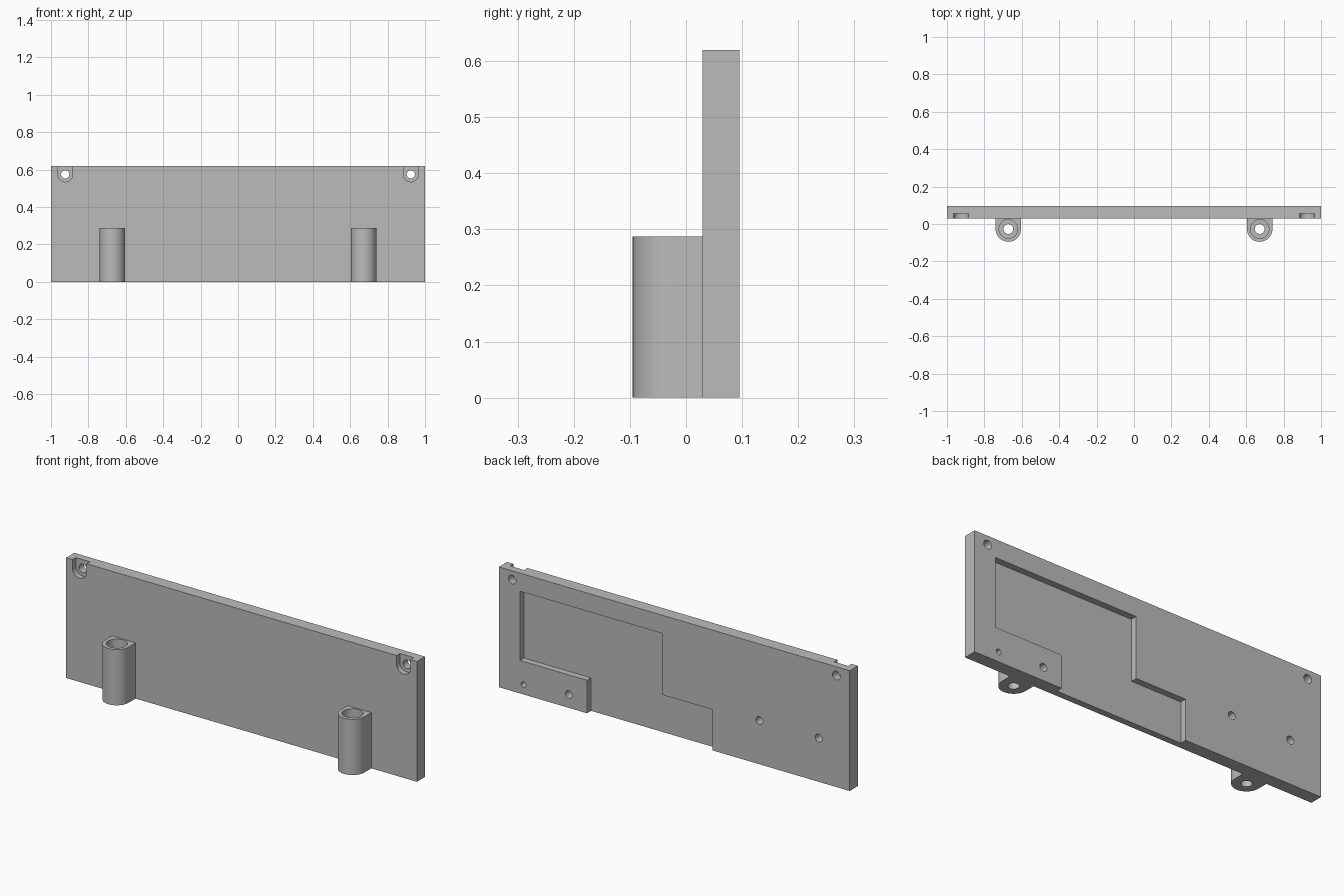
import bpy, bmesh, math

if "Cube" in bpy.data.objects:
    bpy.data.objects.remove(bpy.data.objects["Cube"])

FRONT, BACK, TOP = 0.029, 0.095, 0.62   # panel faces and height
POCKET_Y = 0.062                        # floor of the rear pocket

grey = bpy.data.materials.new("grey")
grey.diffuse_color = (0.5, 0.5, 0.5, 1)
grey.use_nodes = True
grey.node_tree.nodes["Principled BSDF"].inputs["Base Color"].default_value = grey.diffuse_color


def prism(name, pts, lo, hi, axis):
    """Extrude a closed outline: (x, z) along y, or (x, y) along z."""
    def place(p, t):
        return (p[0], t, p[1]) if axis == 'Y' else (p[0], p[1], t)
    bm = bmesh.new()
    a = [bm.verts.new(place(p, lo)) for p in pts]
    b = [bm.verts.new(place(p, hi)) for p in pts]
    bm.faces.new(a)
    bm.faces.new(b)
    for i in range(len(pts)):
        j = (i + 1) % len(pts)
        bm.faces.new((a[i], a[j], b[j], b[i]))
    bmesh.ops.recalc_face_normals(bm, faces=bm.faces[:])
    mesh = bpy.data.meshes.new(name)
    bm.to_mesh(mesh)
    bm.free()
    mesh.materials.append(grey)
    ob = bpy.data.objects.new(name, mesh)
    bpy.context.collection.objects.link(ob)
    return ob


def circle(cx, cy, r, n=40):
    return [(cx + r * math.cos(2 * math.pi * i / n),
             cy + r * math.sin(2 * math.pi * i / n)) for i in range(n)]


def u_shape(cx, cy, r, end, n=24):
    """Half circle below cy with straight sides up to end."""
    arc = [(cx + r * math.cos(math.pi + math.pi * i / n),
            cy + r * math.sin(math.pi + math.pi * i / n)) for i in range(n + 1)]
    return arc + [(cx + r, end), (cx - r, end)]


def cut(target, cutter):
    m = target.modifiers.new("cut", 'BOOLEAN')
    m.operation = 'DIFFERENCE'
    m.solver = 'EXACT'
    m.object = cutter
    bpy.context.view_layer.objects.active = target
    bpy.ops.object.modifier_apply(modifier=m.name)
    bpy.data.objects.remove(cutter)


def finish(ob):
    bpy.ops.object.select_all(action='DESELECT')
    ob.select_set(True)
    bpy.context.view_layer.objects.active = ob
    bpy.ops.object.shade_smooth_by_angle(angle=math.radians(30))


# Main panel
panel = prism("panel", [(-1, 0), (1, 0), (1, TOP), (-1, TOP)], FRONT, BACK, 'Y')

# Stepped rear pocket, open at the bottom edge
pocket = [(0.88, 0.526), (0.067, 0.526), (0.067, 0.21), (-0.218, 0.21),
          (-0.218, -0.1), (0.498, -0.1), (0.498, 0.17), (0.88, 0.17)]
cut(panel, prism("pocket_cutter", pocket, POCKET_Y, BACK + 0.1, 'Y'))

# Corner screw holes with U-shaped recesses open at the top
for s in (-1, 1):
    x = s * 0.924
    cut(panel, prism("recess_cutter", u_shape(x, 0.575, 0.04, TOP + 0.1),
                     FRONT - 0.1, FRONT + 0.027, 'Y'))
    cut(panel, prism("screw_cutter", circle(x, 0.575, 0.022),
                     FRONT - 0.1, BACK + 0.1, 'Y'))

# Blind holes in the back
for x, z, r in ((0.86, 0.051, 0.014), (0.602, 0.068, 0.02),
                (-0.485, 0.225, 0.02), (-0.823, 0.225, 0.02)):
    cut(panel, prism("peg_cutter", circle(x, z, r), 0.05, BACK + 0.1, 'Y'))
finish(panel)

# Front screw columns: wide bore from the top, narrow hole through the base
for s, side in ((-1, "left"), (1, "right")):
    x, y = s * 0.672, -0.027
    column = prism(side + "_column", u_shape(x, y, 0.068, FRONT), 0, 0.287, 'Z')
    cut(column, prism("bore_cutter", circle(x, y, 0.05), 0.04, 0.5, 'Z'))
    cut(column, prism("hole_cutter", circle(x, y, 0.026), -0.1, 0.5, 'Z'))
    finish(column)
